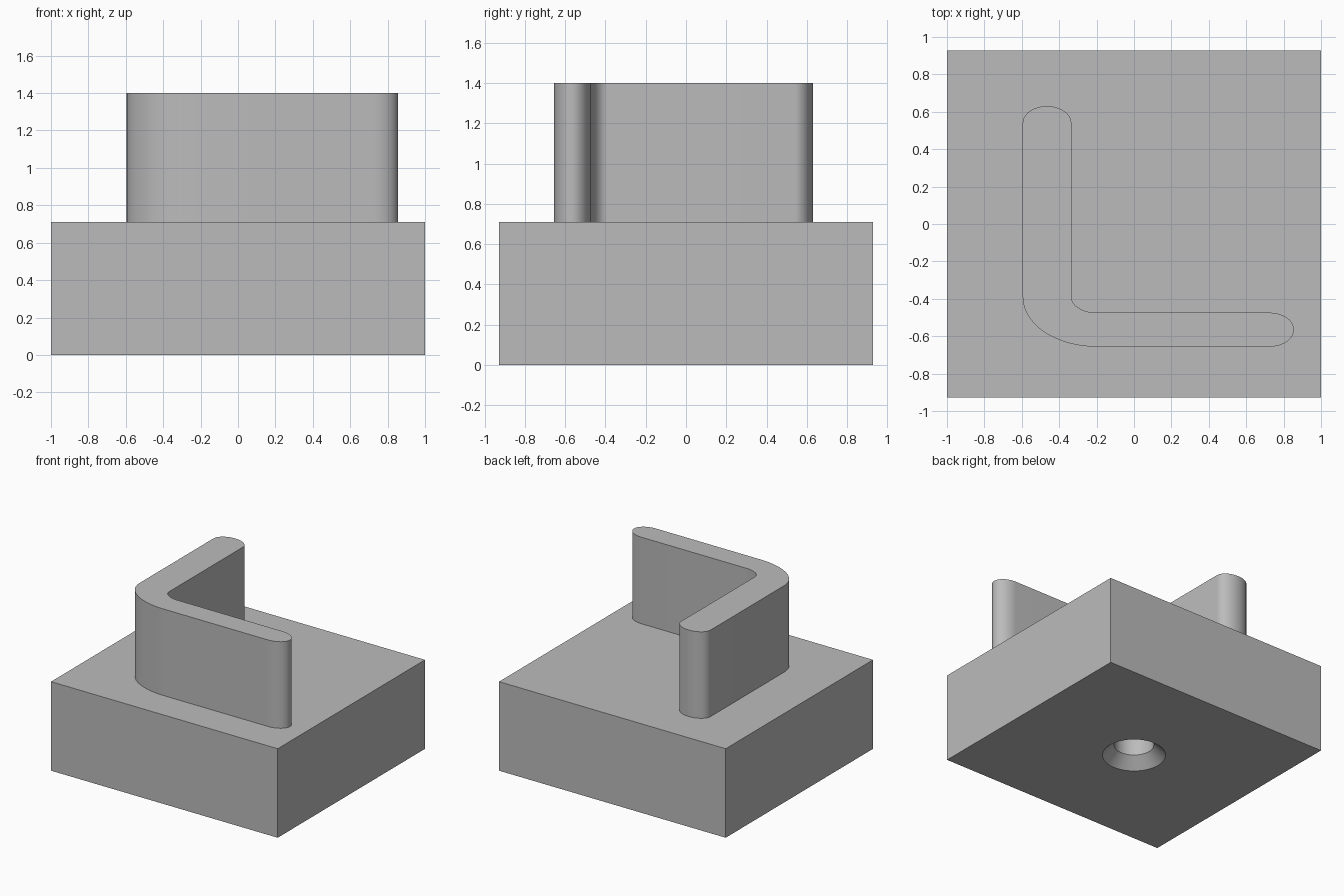
import bpy
import bmesh
from math import sin, cos, pi, radians

if "Cube" in bpy.data.objects:
    bpy.data.objects.remove(bpy.data.objects["Cube"], do_unlink=True)

BASE_TOP = 0.71
WALL_TOP = 1.40

grey = bpy.data.materials.new("plain grey")
grey.use_nodes = True
grey.diffuse_color = (0.5, 0.5, 0.5, 1)
grey.node_tree.nodes["Principled BSDF"].inputs["Base Color"].default_value = grey.diffuse_color


def add_object(name, bm):
    bmesh.ops.recalc_face_normals(bm, faces=bm.faces)
    mesh = bpy.data.meshes.new(name)
    bm.to_mesh(mesh)
    bm.free()
    mesh.materials.append(grey)
    obj = bpy.data.objects.new(name, mesh)
    bpy.context.collection.objects.link(obj)
    return obj


def activate(obj):
    bpy.ops.object.select_all(action='DESELECT')
    obj.select_set(True)
    bpy.context.view_layer.objects.active = obj


def arc(cx, cy, rx, ry, start, end, steps=24):
    """Points along an elliptical arc, angles in degrees."""
    angles = [radians(start + (end - start) * i / steps) for i in range(steps + 1)]
    return [(cx + rx * cos(a), cy + ry * sin(a)) for a in angles]


# Base block
bm = bmesh.new()
bmesh.ops.create_cube(bm, size=1)
for v in bm.verts:
    v.co.x *= 2
    v.co.y *= 1.856
    v.co.z = BASE_TOP if v.co.z > 0 else 0
base = add_object("base_block", bm)

# Countersunk blind hole in the underside, turned from a half profile
bm = bmesh.new()
profile = [(0, -0.05), (0.28, -0.05), (0.145, 0.085), (0.145, 0.5), (0, 0.5)]
verts = [bm.verts.new((r, 0, z)) for r, z in profile]
edges = [bm.edges.new(pair) for pair in zip(verts, verts[1:])]
bmesh.ops.spin(bm, geom=verts + edges, cent=(0, 0, 0), axis=(0, 0, 1),
               angle=2 * pi, steps=64)
bmesh.ops.remove_doubles(bm, verts=bm.verts, dist=0.0001)
cutter = add_object("hole_cutter", bm)
cutter.hide_render = True

cut = base.modifiers.new("screw_hole", 'BOOLEAN')
cut.operation = 'DIFFERENCE'
cut.solver = 'EXACT'
cut.object = cutter
activate(base)
bpy.ops.object.modifier_apply(modifier=cut.name)
bpy.data.objects.remove(cutter, do_unlink=True)

# L-shaped wall with rounded ends and a rounded corner
outline = (arc(-0.465, 0.54, 0.13, 0.09, 0, 180)
           + arc(-0.20, -0.39, 0.395, 0.266, 180, 270)
           + arc(0.725, -0.565, 0.13, 0.091, -90, 90)
           + arc(-0.20, -0.39, 0.135, 0.084, 270, 180))
bm = bmesh.new()
floor = bm.faces.new([bm.verts.new((x, y, BASE_TOP)) for x, y in outline])
top = bmesh.ops.extrude_face_region(bm, geom=[floor], use_keep_orig=True)["geom"]
bmesh.ops.translate(bm, vec=(0, 0, WALL_TOP - BASE_TOP),
                    verts=[g for g in top if isinstance(g, bmesh.types.BMVert)])
wall = add_object("corner_wall", bm)

for obj in (base, wall):
    activate(obj)
    bpy.ops.object.shade_smooth_by_angle(angle=radians(30))
